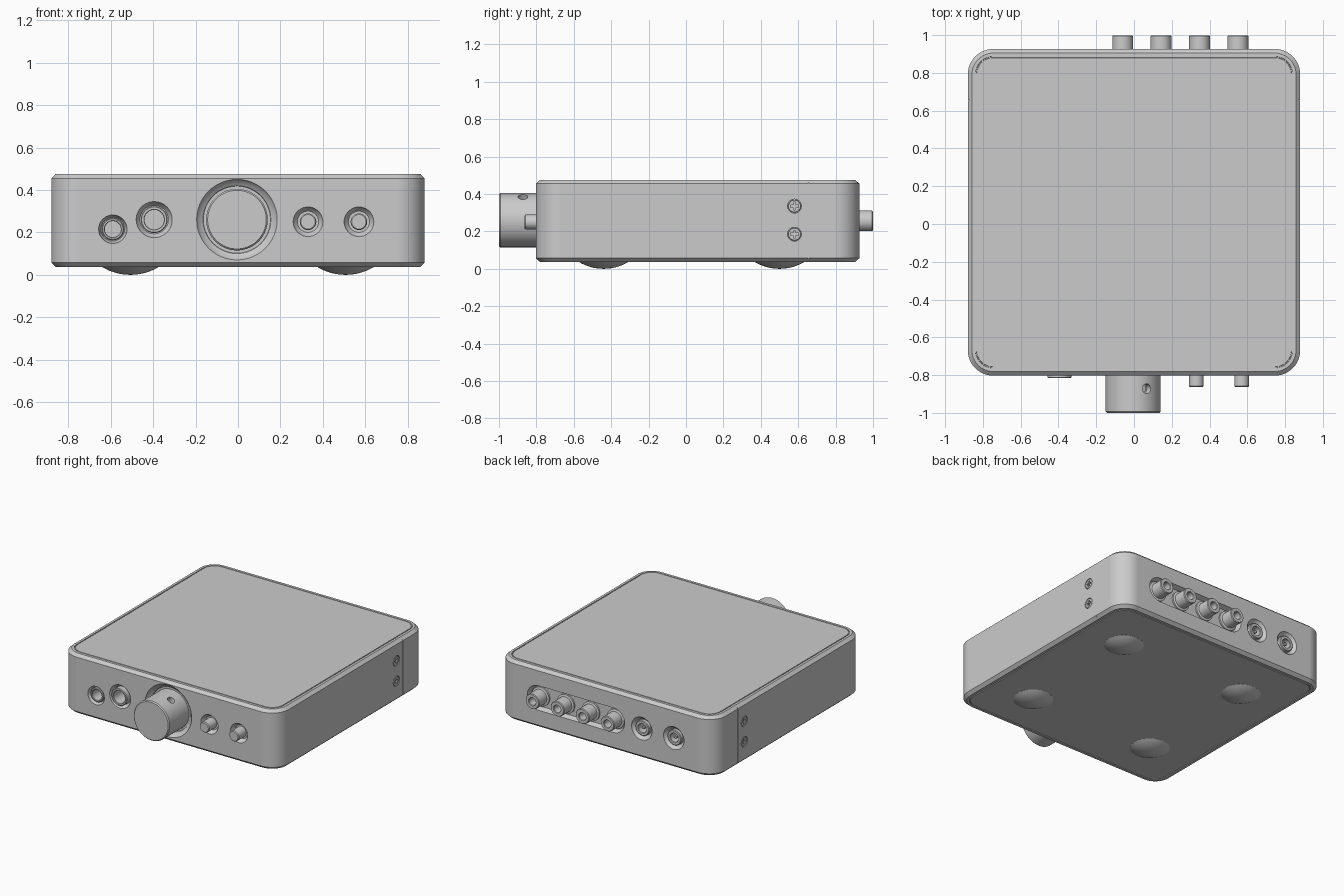
import bpy, bmesh, math
from mathutils import Vector, Matrix

if "Cube" in bpy.data.objects:
    bpy.data.objects.remove(bpy.data.objects["Cube"])

FRONT, BACK, SIDE = -0.803, 0.927, 0.88
F, B = (0, -1, 0), (0, 1, 0)


def finish(name, bm, loc, axis):
    bmesh.ops.recalc_face_normals(bm, faces=bm.faces)
    rot = Vector(axis).to_track_quat('Z', 'Y').to_matrix().to_4x4()
    bm.transform(Matrix.Translation(loc) @ rot)
    me = bpy.data.meshes.new(name)
    bm.to_mesh(me)
    bm.free()
    ob = bpy.data.objects.new(name, me)
    bpy.context.collection.objects.link(ob)
    return ob


def loft(bm, loops):
    """Skin a list of equal-length point loops and cap both ends."""
    rings = [[bm.verts.new(p) for p in lp] for lp in loops]
    n = len(rings[0])
    for a, b in zip(rings, rings[1:]):
        for i in range(n):
            j = (i + 1) % n
            bm.faces.new((a[i], a[j], b[j], b[i]))
    bm.faces.new(rings[0])
    bm.faces.new(rings[-1])


def lathe(name, pts, loc, axis, n=48):
    """Revolve (radius, outward distance) points about an axis."""
    bm = bmesh.new()
    loft(bm, [[(r * math.cos(2 * math.pi * i / n), r * math.sin(2 * math.pi * i / n), d)
               for i in range(n)] for r, d in pts])
    return finish(name, bm, loc, axis)


def rounded_slab(name, hx, hy, r, rings, loc, axis=(0, 0, 1), seg=12):
    """Stack rounded rectangles given as (inset, height)."""
    loops = []
    for ins, z in rings:
        lp = []
        for k, (sx, sy) in enumerate(((1, 1), (-1, 1), (-1, -1), (1, -1))):
            for i in range(seg + 1):
                a = math.pi / 2 * (k + i / seg)
                lp.append((sx * (hx - r) + (r - ins) * math.cos(a),
                           sy * (hy - r) + (r - ins) * math.sin(a), z))
        loops.append(lp)
    bm = bmesh.new()
    loft(bm, loops)
    return finish(name, bm, loc, axis)


def box(name, size, loc):
    bm = bmesh.new()
    bmesh.ops.create_cube(bm, size=1)
    bm.transform(Matrix.Diagonal((*size, 1)))
    return finish(name, bm, loc, (0, 0, 1))


def cut(ob, cutter):
    m = ob.modifiers.new("cut", 'BOOLEAN')
    m.operation, m.solver, m.object = 'DIFFERENCE', 'EXACT', cutter
    bpy.context.view_layer.objects.active = ob
    bpy.ops.object.modifier_apply(modifier=m.name)
    bpy.data.objects.remove(cutter)


def recess(r, floor_r, depth, bore, loc, axis):
    """Scooped round recess in the case, optionally with a deeper bore."""
    k = r - floor_r
    pts = [(r + 0.005, 0.02), (r, 0), (r - 0.35 * k, -0.5 * depth),
           (floor_r, -0.85 * depth), (floor_r - 0.002, -depth)]
    if bore:
        pts += [(bore, -depth - 0.001), (bore, -0.14)]
    cut(case, lathe("recess_cutter", pts, loc, axis))


# Case: chamfered rounded box with grooved panels on top and bottom
half = [(0.047, 0.219), (0.046, 0.213), (0.041, 0.213), (0.040, 0.219), (0.022, 0.219), (0.0, 0.199)]
rings = [(i, -z) for i, z in half] + [(i, z) for i, z in reversed(half)]
case = rounded_slab("case", SIDE, (BACK - FRONT) / 2, 0.135, rings,
                    (0, (FRONT + BACK) / 2, 0.256))

# Knob with set screw hole
recess(0.19, 0.16, 0.035, 0, (-0.005, FRONT, 0.26), F)
knob = lathe("volume_knob", [(0.145, -0.05), (0.145, 0.19), (0.138, 0.197)],
             (-0.005, FRONT, 0.26), F, 80)
d = Vector((0.5, 0, 0.866))
cut(knob, lathe("set_screw_cutter", [(0.026, 0.1), (0.026, 0.17)],
                (-0.005, -0.872, 0.26), d, 32))
lathe("set_screw", [(0.018, 0.09), (0.018, 0.112)], (-0.005, -0.872, 0.26), d, 6)

# Front buttons
for x in (0.33, 0.57):
    recess(0.07, 0.052, 0.03, 0, (x, FRONT, 0.25), F)
    lathe("button", [(0.039, -0.05), (0.039, 0.055), (0.034, 0.061)], (x, FRONT, 0.25), F)

# Sockets: (x, z, face, axis, recess radius, ring radius, hole radius, protrusion)
for x, z, y, ax, R, r, h, p in ((-0.59, 0.215, FRONT, F, 0.067, 0.052, 0.038, -0.008),
                                (-0.395, 0.26, FRONT, F, 0.085, 0.063, 0.046, 0.013),
                                (-0.29, 0.256, BACK, B, 0.083, 0.055, 0.032, -0.004),
                                (-0.55, 0.256, BACK, B, 0.083, 0.055, 0.032, -0.004)):
    recess(R, r + 0.006, 0.03, r - 0.005, (x, y, z), ax)
    lathe("socket", [(r, -0.12), (r, p - 0.004), (r - 0.004, p), (h + 0.003, p),
                     (h, p - 0.004), (h, -0.1)], (x, y, z), ax)
    if ax == B:
        lathe("socket_pin", [(0.012, -0.12), (0.012, -0.02), (0.009, -0.016)], (x, y, z), ax, 24)

# Rear slot with four line connectors
xs = (-0.06, 0.143, 0.347, 0.55)
cut(case, rounded_slab("slot_cutter", 0.395, 0.09, 0.0899,
                       [(-0.005, 0.02), (0, 0), (0.014, -0.035)], (0.245, BACK, 0.256), B))
for x in xs:
    lathe("line_connector", [(0.07, -0.06), (0.07, -0.024), (0.055, -0.02), (0.055, 0.067),
                             (0.051, 0.072), (0.03, 0.072), (0.027, 0.068), (0.027, 0.0)],
          (x, BACK, 0.256), B)

# Side seams and cross-head screws
for s in (-1, 1):
    cut(case, box("seam_cutter", (0.016, 0.004, 0.6), (s * SIDE, 0.655, 0.256)))
    for z in (0.185, 0.335):
        loc = (s * SIDE, 0.58, z)
        cut(case, lathe("screw_cutter", [(0.037, 0.02), (0.037, -0.02)], loc, (s, 0, 0), 32))
        screw = lathe("side_screw", [(0.034, -0.03), (0.034, -0.003), (0.032, -0.001)], loc, (s, 0, 0), 32)
        cut(screw, box("cross_cutter_a", (0.03, 0.042, 0.012), loc))
        cut(screw, box("cross_cutter_b", (0.03, 0.012, 0.042), loc))

# Domed feet
R, h = 0.259, 0.036
dome = [(0.131, -0.01)] + [(R * math.sin(t), h - R + R * math.cos(t))
                           for t in (math.radians(30.4 * (1 - i / 8) + 0.3) for i in range(9))]
for x in (-0.507, 0.507):
    for y in (-0.44, 0.50):
        lathe("foot", dome, (x, y, 0.036), (0, 0, -1))

# Shading
for ob in bpy.data.objects:
    ob.select_set(True)
bpy.context.view_layer.objects.active = case
bpy.ops.object.shade_smooth_by_angle(angle=math.radians(30))
for ob in bpy.data.objects:
    m = ob.modifiers.new("flat_panels", 'WEIGHTED_NORMAL')
    m.keep_sharp = True
